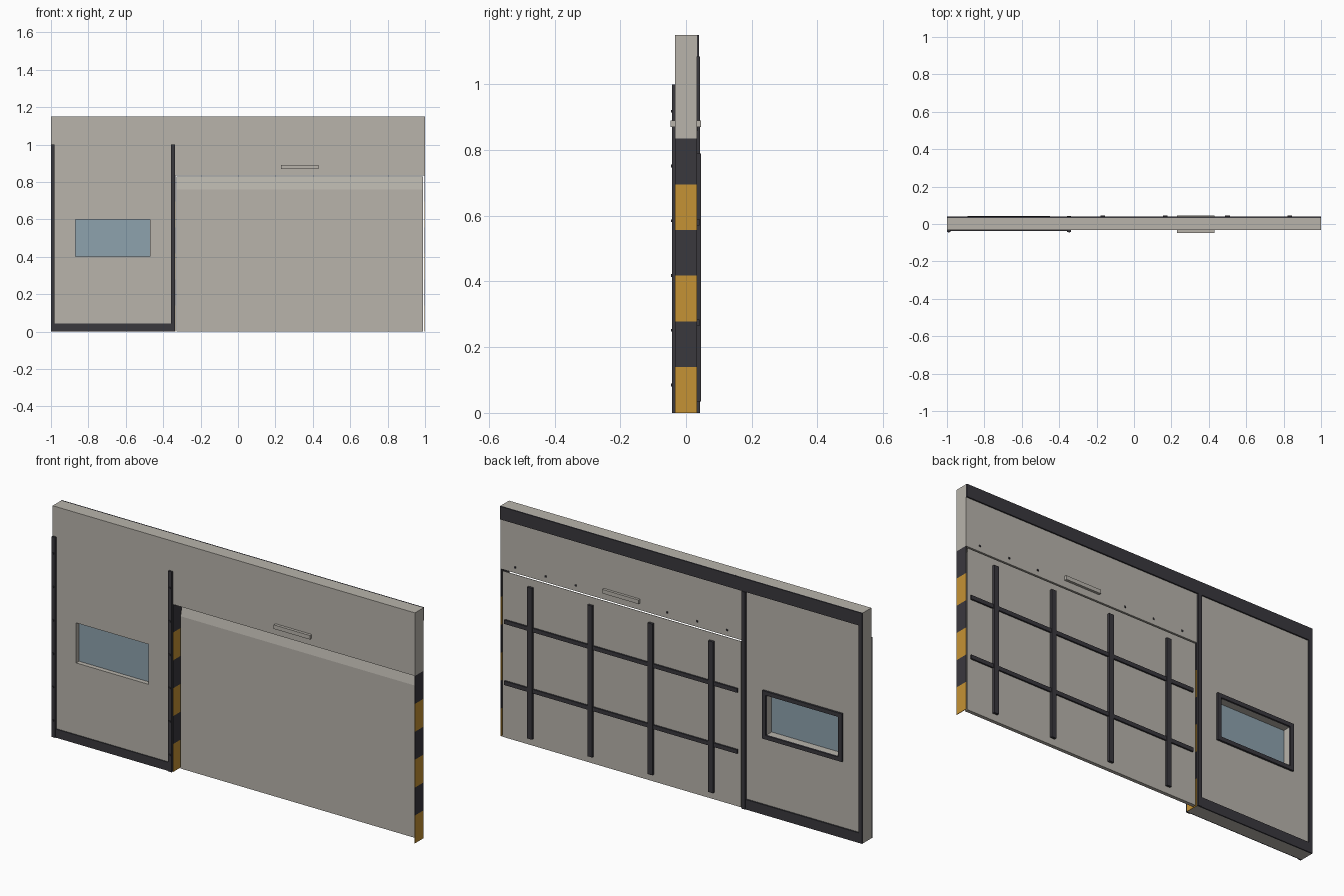
import bpy, bmesh

if "Cube" in bpy.data.objects:
    bpy.data.objects.remove(bpy.data.objects["Cube"])


def material(name, rgb):
    m = bpy.data.materials.new(name)
    m.use_nodes = True
    m.diffuse_color = (*rgb, 1)
    m.node_tree.nodes["Principled BSDF"].inputs["Base Color"].default_value = (*rgb, 1)
    return m


GREY = material("warm grey panel", (0.48, 0.455, 0.41))
DARK = material("charcoal trim", (0.042, 0.04, 0.048))
ORANGE = material("hazard orange", (0.56, 0.29, 0.035))
GLASS = material("blue grey glass", (0.27, 0.36, 0.42))


def finish(name, bm, mats):
    bmesh.ops.recalc_face_normals(bm, faces=bm.faces)
    mesh = bpy.data.meshes.new(name)
    bm.to_mesh(mesh)
    bm.free()
    for m in mats:
        mesh.materials.append(m)
    ob = bpy.data.objects.new(name, mesh)
    bpy.context.collection.objects.link(ob)
    return ob


def add_box(bm, x, y, z):
    verts = bmesh.ops.create_cube(bm, size=1)["verts"]
    for v in verts:
        for i, (a, b) in enumerate((x, y, z)):
            v.co[i] = a if v.co[i] < 0 else b


def boxes(name, mat, *items):
    bm = bmesh.new()
    for item in items:
        add_box(bm, *item)
    return finish(name, bm, [mat])


def extrude(bm, vector):
    geom = bmesh.ops.extrude_face_region(bm, geom=bm.faces[:])["geom"]
    bmesh.ops.translate(bm, vec=vector, verts=[g for g in geom if isinstance(g, bmesh.types.BMVert)])


FRONT, BACK = -0.033, 0.033
HEAD = 0.835      # underside of the header
JAMB = -0.337     # side of the doorway
WIN_X, WIN_Z = (-0.87, -0.47), (0.4, 0.6)

# Wall: a grid of panels leaving out the doorway and the window
xs = [-1, *WIN_X, JAMB, 1]
zs = [0, *WIN_Z, HEAD, 1.15]
bm = bmesh.new()
for i in range(4):
    for j in range(4):
        window = i == 1 and j == 1
        doorway = i == 3 and j < 3
        if not window and not doorway:
            bm.faces.new([bm.verts.new((xs[a], FRONT, zs[b]))
                          for a, b in ((i, j), (i + 1, j), (i + 1, j + 1), (i, j + 1))])
bmesh.ops.remove_doubles(bm, verts=bm.verts, dist=0.0001)
extrude(bm, (0, BACK - FRONT, 0))
finish("wall", bm, [GREY])

boxes("window_glass", GLASS, (WIN_X, (-0.01, -0.004), WIN_Z))

# Door leaf with a sloped upper front
bm = bmesh.new()
profile = [(0.015, 0), (BACK, 0), (BACK, 0.828), (0.031, 0.828), (0.015, 0.76)]
bm.faces.new([bm.verts.new((-0.328, y, z)) for y, z in profile])
extrude(bm, (1.318, 0, 0))
finish("door_leaf", bm, [GREY])

# Striped jamb plates on both sides of the doorway
for name, x in (("left_jamb", (0.997, 1)), ("right_jamb", (JAMB, JAMB + 0.003))):
    bm = bmesh.new()
    for k in range(6):
        add_box(bm, x, (FRONT, BACK), (k * HEAD / 6, (k + 1) * HEAD / 6))
    ob = finish(name, bm, [ORANGE, DARK])
    for f in ob.data.polygons:
        f.material_index = f.index // 6 % 2

# Front trim around the window bay
fy = (-0.042, FRONT)
boxes("front_trim", DARK,
      ((-1, -0.98), fy, (0, 1)),
      ((-0.357, JAMB), fy, (0, 1)),
      ((-0.98, -0.357), (-0.038, FRONT), (0, 0.043)))

# Back trim: top band, uprights and bottom band
by = (BACK, 0.04)
boxes("back_trim", DARK,
      ((-1, 1), by, (1.085, 1.15)),
      ((-1, -0.98), by, (0, 1.085)),
      ((-0.357, JAMB), (BACK, 0.043), (0, 1.085)),
      ((-0.98, -0.357), by, (0, 0.05)))

# Window frame on the back
w, (x0, x1), (z0, z1) = 0.02, WIN_X, WIN_Z
wy = (BACK, 0.043)
boxes("window_frame", DARK,
      ((x0 - w, x1 + w), wy, (z1, z1 + w)),
      ((x0 - w, x1 + w), wy, (z0 - w, z0)),
      ((x0 - w, x0), wy, WIN_Z),
      ((x1, x1 + w), wy, WIN_Z))

# Bracing bars on the back of the door
boxes("door_uprights", DARK,
      *[((x - 0.013, x + 0.013), (BACK, 0.045), (0.035, 0.79))
        for x in (-0.167, 0.167, 0.5, 0.833)])
boxes("door_crossbars", DARK,
      *[((-0.31, 0.975), (BACK, 0.041), (z - 0.01, z + 0.01)) for z in (0.275, 0.58)])

# Header grips, front and back
boxes("header_grips", GREY,
      *[((0.23, 0.43), y, (0.87, 0.89)) for y in ((-0.047, FRONT), (BACK, 0.046))])

# Small rivets on the trims and the header
r = 0.004
rivets = [((x - r, x + r), (-0.046, -0.04), (z - r, z + r))
          for x in (-0.99, -0.347) for z in [0.085 + k / 6 for k in range(6)]]
rivets += [((x - r, x + r), (BACK, 0.037), (0.86, 0.868))
           for x in (-0.25, -0.085, 0.08, 0.585, 0.75, 0.92)]
boxes("rivets", DARK, *rivets)
